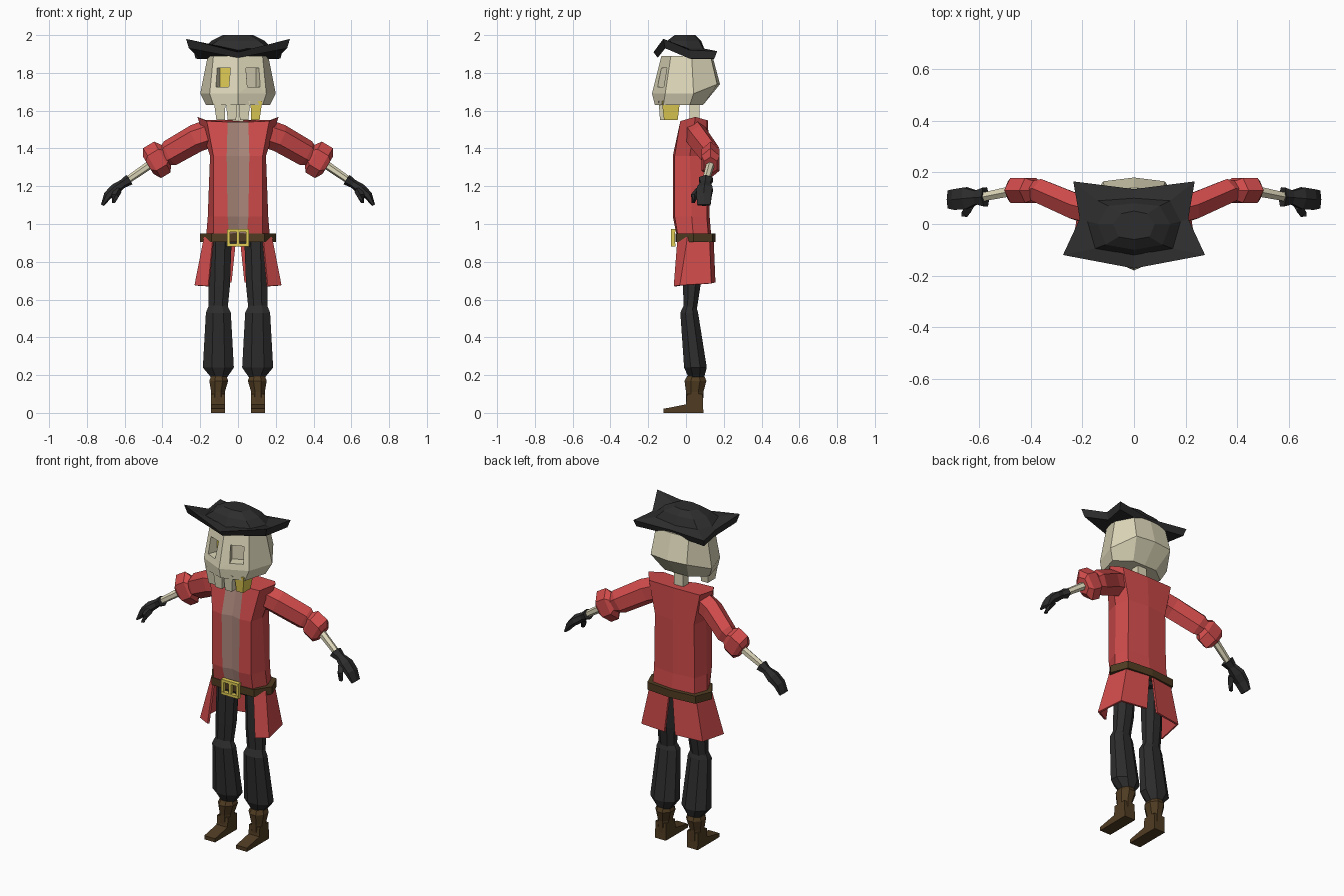
import bpy, bmesh, math
from mathutils import Vector, Matrix

cube = bpy.data.objects.get("Cube")
if cube:
    bpy.data.objects.remove(cube)


def material(name, *rgb):
    lin = [((c / 255 + 0.055) / 1.055) ** 2.4 for c in rgb] + [1]
    m = bpy.data.materials.new(name)
    m.diffuse_color = lin
    m.use_nodes = True
    m.node_tree.nodes["Principled BSDF"].inputs["Base Color"].default_value = lin
    return m


RED = material("coat red", 208, 75, 75)
BONE = material("bone", 222, 216, 186)
BLACK = material("black cloth", 45, 45, 46)
BROWN = material("brown leather", 80, 60, 34)
GOLD = material("gold", 226, 206, 86)
SHIRT = material("dusty shirt", 170, 134, 122)


def make(name, bm, *mats):
    bmesh.ops.recalc_face_normals(bm, faces=bm.faces)
    me = bpy.data.meshes.new(name)
    bm.to_mesh(me)
    bm.free()
    for m in mats:
        me.materials.append(m)
    ob = bpy.data.objects.new(name, me)
    bpy.context.collection.objects.link(ob)
    return ob


def skin(name, rings, mats, closed=True):
    """Bridge rings of points; cap the ends if the rings are closed."""
    bm = bmesh.new()
    loops = [[bm.verts.new(p) for p in r] for r in rings]
    n = len(loops[0])
    for a, b in zip(loops, loops[1:]):
        for i in range(n if closed else n - 1):
            j = (i + 1) % n
            bm.faces.new((a[i], a[j], b[j], b[i]))
    if closed:
        bm.faces.new(loops[0])
        bm.faces.new(loops[-1])
    return make(name, bm, *mats)


def symmetric(half):
    """Complete a half ring that runs from front centre to back centre."""
    return half + [(-x, y, z) for x, y, z in reversed(half) if x > 0]


def level(z, half):
    return symmetric([(x, y, z) for x, y in half])


def tube(name, path, mat, sides=6, s=1):
    """Faceted limb; path holds (point, half width, half height)."""
    pts = [Vector(p) for p, _, _ in path]
    rings = []
    for i, (_, w, h) in enumerate(path):
        d = (pts[min(i + 1, len(pts) - 1)] - pts[max(i - 1, 0)]).normalized()
        if abs(d.z) > 0.9:
            u, v = Vector((1, 0, 0)), Vector((0, 1, 0))
        else:
            u = d.cross(Vector((0, 0, 1))).normalized()
            v = u.cross(d)
        k = 1 / math.cos(math.pi / sides)
        ring = []
        for j in range(sides):
            a = math.tau * (j + 0.5) / sides
            q = pts[i] + u * w * k * math.cos(a) + v * h * k * math.sin(a)
            ring.append((q.x * s, q.y, q.z))
        rings.append(ring)
    return skin(name, rings, [mat])


def box(name, centre, size, mat, turn=0):
    bm = bmesh.new()
    m = Matrix.Translation(centre) @ Matrix.Rotation(turn, 4, "Z") @ Matrix.Diagonal((*size, 1))
    bmesh.ops.create_cube(bm, size=1, matrix=m)
    return make(name, bm, mat)


# Skull with cut eye sockets
skull = skin("skull", [
    level(1.63, [(0, -.165), (.13, -.12), (.17, .02), (.08, .09), (0, .09)]),
    symmetric([(0, -.18, 1.69), (.15, -.11, 1.69), (.2, .04, 1.69), (.12, .165, 1.74), (0, .18, 1.74)]),
    level(1.89, [(0, -.13), (.13, -.08), (.16, .03), (.11, .13), (0, .14)]),
], [BONE, GOLD])
for s in (1, -1):
    cutter = box("socket_cutter", (.08 * s, -.125, 1.775), (.075, .1, .1), BONE, .4 * s)
    cutter.hide_render = True
    mod = skull.modifiers.new("socket", "BOOLEAN")
    mod.operation, mod.object, mod.solver = "DIFFERENCE", cutter, "EXACT"
    bpy.context.view_layer.update()
    cut = bpy.data.meshes.new_from_object(skull.evaluated_get(bpy.context.evaluated_depsgraph_get()))
    skull.modifiers.clear()
    skull.data = cut
    bpy.data.objects.remove(cutter)
for p in skull.data.polygons:
    c = p.center
    inside = -.13 < c.x < -.03 and -.09 < c.y < -.04 and 1.74 < c.z < 1.81
    p.material_index = int(inside and p.normal.y < -.7)

# Teeth and neck
for i, x in enumerate((-.097, -.034, .034, .097)):
    outer = abs(x) > .05
    y, d = (-.08, .048) if outer else (-.115, .03)
    tube("gold_tooth" if i == 3 else "tooth_%d" % i,
         [((x, y, 1.65), .031, d), ((x * .95, y, 1.55), .022, d * .75)],
         GOLD if i == 3 else BONE, 4)
tube("neck", [((0, .045, 1.5), .03, .027), ((0, .045, 1.66), .03, .025)], BONE, 4)

# Three-cornered hat
skin("hat", [
    symmetric([(0, -.15, 1.88), (.26, -.11, 1.93), (.2, .02, 1.875), (.225, .15, 1.875), (0, .12, 1.87)]),
    symmetric([(0, -.172, 1.91), (.275, -.12, 1.98), (.21, .02, 1.92), (.235, .165, 1.915), (0, .135, 1.905)]),
    symmetric([(0, -.12, 1.92), (.15, -.095, 1.94), (.18, .01, 1.93), (.14, .09, 1.93), (0, .1, 1.92)]),
    level(1.97, [(0, -.1), (.11, -.08), (.14, 0), (.1, .07), (0, .08)]),
    level(2.0, [(0, -.06), (.06, -.05), (.08, 0), (.05, .04), (0, .05)]),
], [BLACK])

# Coat body with the shirt showing in the opening
coat = skin("coat_body", [
    level(.92, [(0, -.03), (.045, -.045), (.13, -.04), (.17, .04), (.14, .12), (0, .135)]),
    level(1.04, [(0, -.055), (.055, -.07), (.13, -.06), (.16, .03), (.135, .11), (0, .125)]),
    level(1.36, [(0, -.055), (.06, -.07), (.13, -.06), (.148, .02), (.13, .11), (0, .125)]),
    symmetric([(0, -.01, 1.54), (.055, -.03, 1.54), (.165, -.03, 1.545),
               (.215, .05, 1.567), (.17, .11, 1.55), (0, .115, 1.55)]),
], [RED, SHIRT])
for p in coat.data.polygons:
    p.material_index = int(abs(p.center.x) < .04 and p.center.y < 0 and abs(p.normal.z) < .6)

# Belt and buckle
skin("belt", [level(z, [(0, -.055), (.14, -.05), (.2, .04), (.16, .14), (0, .155)])
              for z in (.905, .95)], [BROWN])
for z in (.89, .965):
    box("buckle_bar", (0, -.068, z), (.115, .025, .016), GOLD)
for x in (-.05, 0, .05):
    box("buckle_post", (x, -.068, .927), (.015, .022, .085), GOLD)
tube("hips", [((0, .045, .88), .13, .06), ((0, .045, .94), .14, .07)], BLACK, 8)

for side, s in (("left", 1), ("right", -1)):
    # Coat tail, split at the front and back
    tail = skin(side + "_coat_tail", [
        [(x * s, y, .93) for x, y in ((.13, -.04), (.175, .01), (.15, .12), (.01, .14))],
        [(x * s, y, z) for x, y, z in ((.155, -.06, .67), (.225, -.03, .675),
                                       (.2, .13, .685), (.035, .15, .69))],
    ], [RED], closed=False)
    mod = tail.modifiers.new("cloth", "SOLIDIFY")
    mod.thickness, mod.offset = .012, 0

    # Sleeve, cuff, forearm and glove
    tube(side + "_sleeve", [((.15, .05, 1.48), .05, .065), ((.22, .065, 1.455), .05, .065),
                            ((.36, .125, 1.375), .046, .062), ((.39, .13, 1.355), .035, .045)], RED, 6, s)
    tube(side + "_cuff", [((.375, .13, 1.365), .034, .045), ((.4, .13, 1.355), .048, .08),
                          ((.455, .13, 1.322), .048, .08), ((.475, .13, 1.31), .035, .045)], RED, 6, s)
    tube(side + "_forearm", [((.45, .132, 1.325), .02, .02), ((.61, .1, 1.215), .016, .016)], BONE, 6, s)
    tube(side + "_glove", [((.575, .105, 1.235), .037, .026), ((.61, .103, 1.213), .026, .02),
                           ((.65, .1, 1.185), .042, .025), ((.69, .095, 1.15), .04, .02),
                           ((.718, .095, 1.1), .035, .007)], BLACK, 6, s)
    tube(side + "_thumb", [((.635, .07, 1.18), .015, .015), ((.65, .045, 1.15), .014, .014),
                           ((.66, .038, 1.11), .008, .008)], BLACK, 4, s)

    # Trouser leg: thigh, then the baggy shin
    tube(side + "_thigh", [((.093, .04, .93), .06, .055), ((.1, .03, .67), .057, .046),
                           ((.106, .022, .54), .05, .034)], BLACK, 8, s)
    tube(side + "_shin", [((.106, .02, .57), .048, .032), ((.104, .017, .53), .066, .047),
                          ((.104, .05, .24), .082, .06), ((.1, .055, .185), .04, .04)], BLACK, 8, s)

    # Boot
    tube(side + "_boot_shaft", [((.102, .052, .195), .04, .045), ((.102, .05, .17), .05, .058),
                                ((.106, .046, .11), .036, .046), ((.106, .046, .02), .036, .044)],
         BROWN, 8, s)
    sole = [(.092, 0), (-.118, 0), (-.118, .022), (0, .045), (.005, .1), (.088, .1)]
    skin(side + "_boot_foot", [[(x * s, y, z) for y, z in sole] for x in (.07, .142)], [BROWN])
